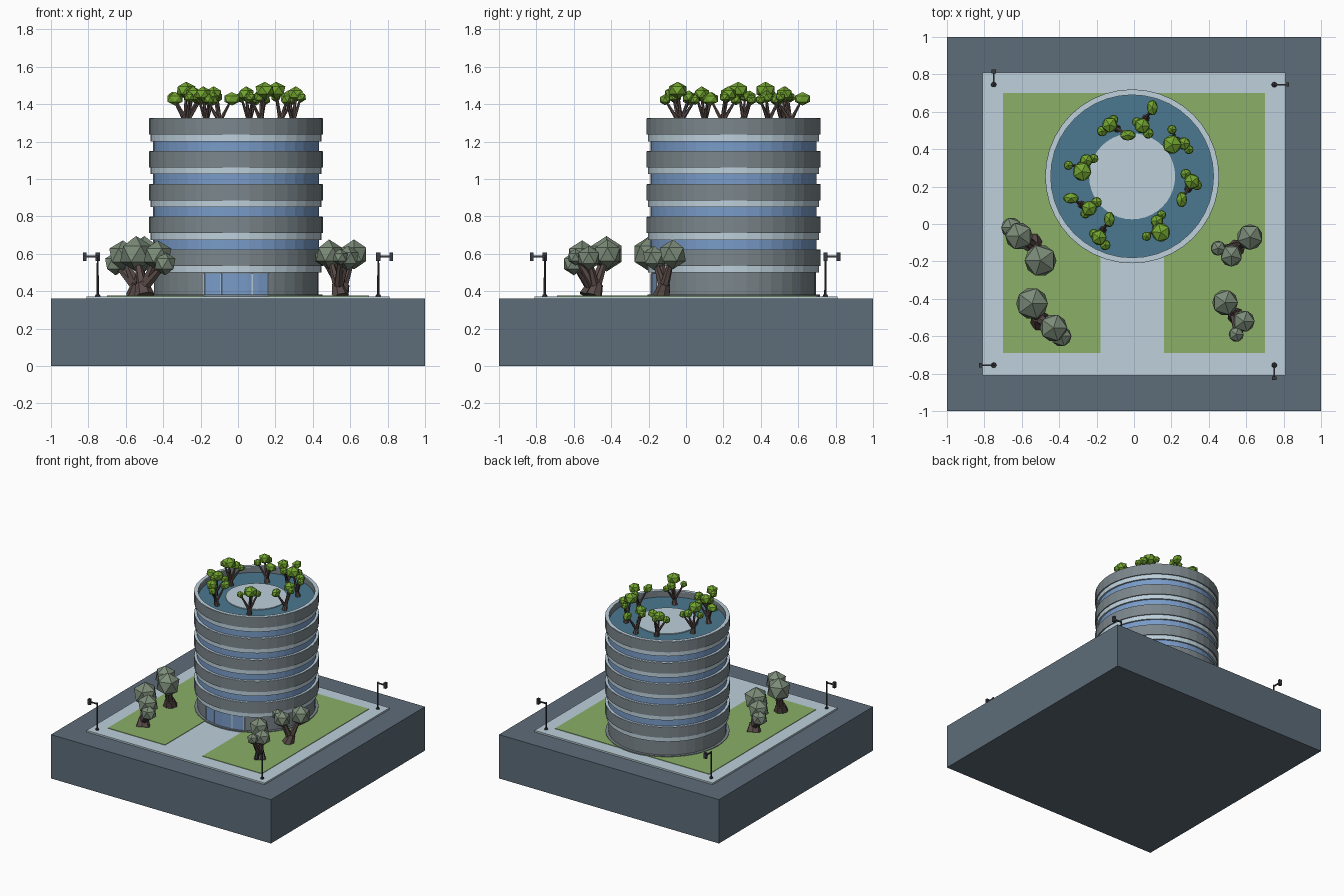
import bpy, bmesh, math
from mathutils import Vector, Matrix

if "Cube" in bpy.data.objects:
    bpy.data.objects.remove(bpy.data.objects["Cube"])

CX, CY, SIDES = -0.01, 0.255, 40


def material(name, r, g, b):
    m = bpy.data.materials.new(name)
    m.diffuse_color = (r, g, b, 1)
    m.use_nodes = True
    m.node_tree.nodes["Principled BSDF"].inputs["Base Color"].default_value = m.diffuse_color
    return m


SLATE = material("slate", .11, .15, .19)
PALE = material("pale_stone", .51, .63, .71)
GRASS = material("grass", .26, .43, .14)
GREY = material("grey_panel", .20, .24, .26)
GLASS = material("glass", .19, .33, .58)
ROOF = material("roof_blue", .07, .19, .28)
LEAF = material("bright_leaf", .17, .38, .03)
OLIVE = material("dull_leaf", .20, .26, .19)
BARK = material("bark", .10, .07, .065)
DARK = material("lamp_metal", .04, .045, .055)


def finish(name, bm, mat):
    bmesh.ops.recalc_face_normals(bm, faces=bm.faces)
    me = bpy.data.meshes.new(name)
    bm.to_mesh(me)
    bm.free()
    me.materials.append(mat)
    ob = bpy.data.objects.new(name, me)
    bpy.context.collection.objects.link(ob)
    return ob


def add_box(bm, lo, hi):
    lo, hi = Vector(lo), Vector(hi)
    m = Matrix.Translation((lo + hi) / 2) @ Matrix.Diagonal((*(hi - lo), 1))
    bmesh.ops.create_cube(bm, size=1, matrix=m)


def box(name, lo, hi, mat):
    bm = bmesh.new()
    add_box(bm, lo, hi)
    return finish(name, bm, mat)


def add_cone(bm, a, b, r1, r2, sides):
    a, b = Vector(a), Vector(b)
    rot = (b - a).to_track_quat('Z', 'Y').to_matrix().to_4x4()
    bmesh.ops.create_cone(bm, cap_ends=True, segments=sides, radius1=r1, radius2=r2,
                          depth=(b - a).length, matrix=Matrix.Translation((a + b) / 2) @ rot)


def disc(name, z0, z1, r, mat):
    bm = bmesh.new()
    add_cone(bm, (CX, CY, z0), (CX, CY, z1), r, r, SIDES)
    return finish(name, bm, mat)


def sweep(name, profile, mat, a0=0.0, a1=math.tau, steps=SIDES):
    """Revolve a closed (radius, z) profile round the tower axis."""
    bm = bmesh.new()
    full = a1 - a0 > 6.28
    rings = []
    for i in range(steps if full else steps + 1):
        a = a0 + (a1 - a0) * i / steps
        rings.append([bm.verts.new((CX + r * math.cos(a), CY + r * math.sin(a), z)) for r, z in profile])
    n = len(profile)
    for i in range(steps):
        p, q = rings[i], rings[(i + 1) % len(rings)]
        for k in range(n):
            bm.faces.new((p[k], q[k], q[(k + 1) % n], p[(k + 1) % n]))
    if not full:
        bm.faces.new(rings[0])
        bm.faces.new(rings[-1])
    return finish(name, bm, mat)


def rect(r0, r1, z0, z1):
    return [(r0, z0), (r1, z0), (r1, z1), (r0, z1)]


# Site
box("base_block", (-1, -1, 0), (1, 1, .36), SLATE)
box("plaza", (-.81, -.81, .355), (.81, .81, .373), PALE)
bm = bmesh.new()
lawn = [(-.70, -.69), (-.18, -.69), (-.18, .15), (.16, .15), (.16, -.69), (.70, -.69), (.70, .70), (-.70, .70)]
face = bm.faces.new([bm.verts.new((x, y, .368)) for x, y in lawn])
up = bmesh.ops.extrude_face_region(bm, geom=[face])["geom"]
bmesh.ops.translate(bm, vec=(0, 0, .009), verts=[v for v in up if isinstance(v, bmesh.types.BMVert)])
finish("lawn", bm, GRASS)

# Tower: ground floor, glazed core and projecting floor bands
disc("tower_plinth", .37, .382, .462, GREY)
disc("ground_floor_wall", .37, .51, .44, GREY)
disc("glass_core", .505, 1.24, .444, GLASS)
for i in range(5):
    z = .499 + .1757 * i
    inner = .435
    sweep(f"band_trim_{i + 1}", rect(inner, .457, z, z + .036), PALE)
    sweep(f"band_panel_{i + 1}", rect(inner, .465, z + .036, z + .121), GREY)
    sweep(f"band_cap_{i + 1}", rect(inner, .463, z + .117, z + .124), PALE)

# Entrance glazing follows the wall, with slim mullions
mid, half = -math.pi / 2, .41
sweep("entrance_glass", rect(.43, .445, .38, .495), GLASS, mid - half, mid + half, 6)
for i, x in enumerate((-.18, -.09, .075, .165)):
    a = mid + math.asin((x - CX) / .445)
    sweep(f"entrance_mullion_{i + 1}", rect(.435, .449, .38, .495), PALE, a - .008, a + .008, 1)

# Roof garden floor and central disc
disc("roof_floor", 1.23, 1.275, .443, ROOF)
disc("roof_centre", 1.27, 1.282, .23, PALE)


# Trees: templates of leaf blobs (x, y, z, radius x, y, z), turned and repeated
def tree(name, pos, turn, blobs, foot, r, leaf):
    place = Matrix.Translation(pos) @ Matrix.Rotation(math.radians(turn), 4, 'Z')
    leaves, trunk = bmesh.new(), bmesh.new()
    foot = Vector((*foot, 0))
    fork = foot.lerp(Vector(blobs[0][:3]), .3)
    add_cone(trunk, foot, fork, r * 1.25, r * .8, 7)
    for x, y, z, rx, ry, rz in blobs:
        m = Matrix.Translation((x, y, z)) @ Matrix.Diagonal((rx, ry, rz, 1))
        bmesh.ops.create_icosphere(leaves, subdivisions=1, radius=1, matrix=m)
        add_cone(trunk, foot.lerp(fork, .6), (x, y, z), r * .7, r * .3, 6)
    for part, bm, mat in (("leaves", leaves, leaf), ("trunk", trunk, BARK)):
        bm.transform(place)
        finish(f"{name}_{part}", bm, mat)


BIG = [(0, 0, .228, .095, .095, .095), (.115, -.13, .22, .082, .082, .08), (.155, -.175, .175, .062, .062, .062)]
SMALL = [(0, 0, .225, .077, .077, .08), (.1, -.1, .205, .065, .065, .066), (.17 * .35, -.17, .21, .045, .045, .045)]
LONG = [(0, 0, .18, .046, .046, .042), (.055, .097, .155, .032, .047, .036),
        (.033, -.04, .15, .032, .032, .03), (-.027, .02, .165, .03, .03, .03)]
ROUND = [(0, 0, .2, .056, .056, .046), (0, .08, .165, .028, .028, .028),
         (.064, .005, .165, .038, .038, .034), (.09, -.027, .15, .028, .028, .028)]

for i, (x, y, turn, kind) in enumerate([(-.545, -.425, 0, BIG), (-.50, -.195, 180, BIG),
                                        (.487, -.42, 0, SMALL), (.62, -.07, -90, SMALL)]):
    foot, r = ((.045, -.095), .045) if kind is BIG else ((.06, -.075), .038)
    tree(f"garden_tree_{i + 1}", (x, y, .372), turn, kind, foot, r, OLIVE)
for i, (x, y, turn, kind) in enumerate([
        (-.13, .53, -90, LONG), (.043, .525, 0, LONG), (.31, .227, 180, LONG), (-.187, -.072, 0, LONG),
        (-.24, .083, 90, LONG), (.203, .425, 0, ROUND), (.144, -.045, 105, ROUND), (-.278, .28, 65, ROUND)]):
    foot = (.02, .04) if kind is LONG else (.03, .02)
    tree(f"roof_tree_{i + 1}", (x, y, 1.274), turn, kind, foot, .017, LEAF)

# Street lamps, each arm turned outward a quarter turn from the next
for i, (x, y, turn) in enumerate([(.75, .745, 0), (-.75, .745, 90), (-.75, -.755, 180), (.75, -.755, 270)]):
    bm = bmesh.new()
    add_cone(bm, (0, 0, .37), (0, 0, .382), .015, .012, 10)
    add_cone(bm, (0, 0, .37), (0, 0, .595), .006, .005, 8)
    add_box(bm, (-.004, -.004, .58), (.065, .004, .59))
    add_box(bm, (.06, -.011, .562), (.08, .011, .608))
    bm.transform(Matrix.Translation((x, y, 0)) @ Matrix.Rotation(math.radians(turn), 4, 'Z'))
    finish(f"street_lamp_{i + 1}", bm, DARK)
